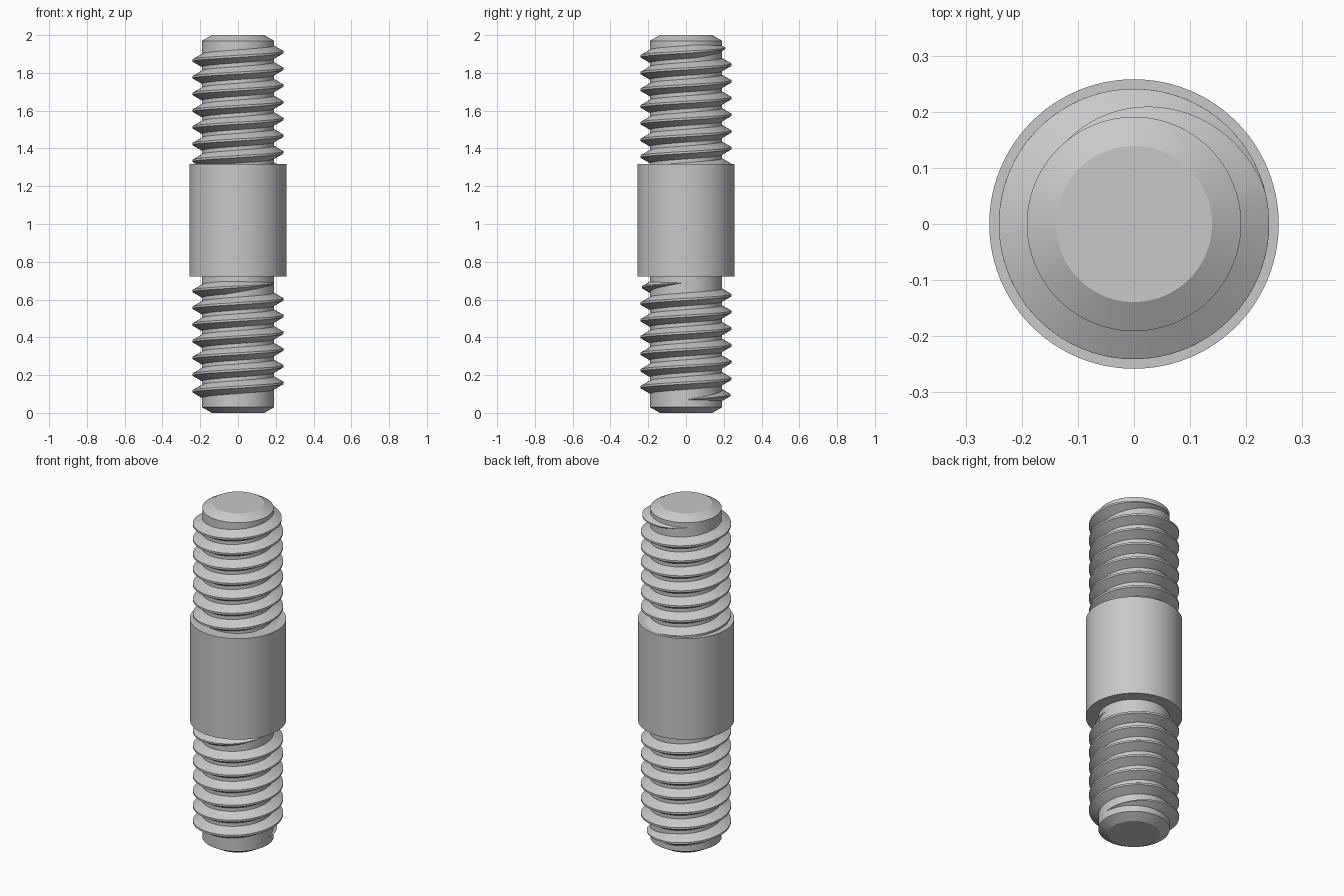
import bpy, bmesh, math

if "Cube" in bpy.data.objects:
    bpy.data.objects.remove(bpy.data.objects["Cube"], do_unlink=True)

STEEL = (0.58, 0.58, 0.58, 1.0)
steel = bpy.data.materials.new("steel grey")
steel.use_nodes = True
steel.diffuse_color = STEEL
steel.node_tree.nodes["Principled BSDF"].inputs["Base Color"].default_value = STEEL

CORE_R, CREST_R, COLLAR_R = 0.191, 0.241, 0.258
PITCH = 0.0885
SEG = 96


def ring_loft(name, rings, cyclic_profile=True):
    """Skin successive closed rings of points and cap both ends."""
    bm = bmesh.new()
    loops = [[bm.verts.new(p) for p in ring] for ring in rings]
    for a, b in zip(loops, loops[1:]):
        n = len(a)
        for i in range(n):
            j = (i + 1) % n
            bm.faces.new((a[i], a[j], b[j], b[i]))
    bm.faces.new(loops[0][::-1])
    bm.faces.new(loops[-1])
    bmesh.ops.recalc_face_normals(bm, faces=bm.faces)
    mesh = bpy.data.meshes.new(name)
    bm.to_mesh(mesh)
    bm.free()
    mesh.materials.append(steel)
    obj = bpy.data.objects.new(name, mesh)
    bpy.context.collection.objects.link(obj)
    bpy.ops.object.select_all(action='DESELECT')
    obj.select_set(True)
    bpy.context.view_layer.objects.active = obj
    bpy.ops.object.shade_smooth_by_angle(angle=math.radians(25))
    return obj


def lathe(name, profile):
    """Turn a (radius, height) profile around the z axis."""
    angles = [2 * math.pi * i / SEG for i in range(SEG)]
    return ring_loft(name, [[(r * math.cos(a), r * math.sin(a), z) for a in angles]
                            for r, z in profile])


def thread(name, z_zero, start, end, fade_in, fade_out):
    """Right-hand helical ridge; angles in degrees, z_zero is the height at angle 0."""
    steps = int((end - start) / 360 * 72)
    slope = math.tan(math.radians(30))
    sunk = 0.01
    rings = []
    for s in range(steps + 1):
        deg = start + (end - start) * s / steps
        t = 1.0
        if fade_in:
            t = min(t, (deg - start) / fade_in)
        if fade_out:
            t = min(t, (end - deg) / fade_out)
        t = max(t, 0.01)
        depth = (CREST_R - CORE_R) * t
        tip = PITCH / 16 * t
        base = tip + (depth + sunk) * slope
        section = [(CORE_R - sunk, -base), (CORE_R + depth, -tip),
                   (CORE_R + depth, tip), (CORE_R - sunk, base)]
        a = math.radians(deg)
        z = z_zero + PITCH * deg / 360
        rings.append([(r * math.cos(a), r * math.sin(a), z + dz) for r, dz in section])
    return ring_loft(name, rings)


# Chamfered rod running the full length
lathe("core_rod", [(0.139, 0), (CORE_R, 0.03), (CORE_R, 1.97), (0.139, 2)])

# Plain shank in the middle
lathe("middle_collar", [(COLLAR_R, 0.721), (COLLAR_R, 1.317)])

# Lower thread fades out at both ends; upper thread runs into the collar
thread("lower_thread", 0.07, 0, 7 * 360 - 5, 105, 105)
thread("upper_thread", 1.91, -7.5 * 360, 128, 0, 113)
